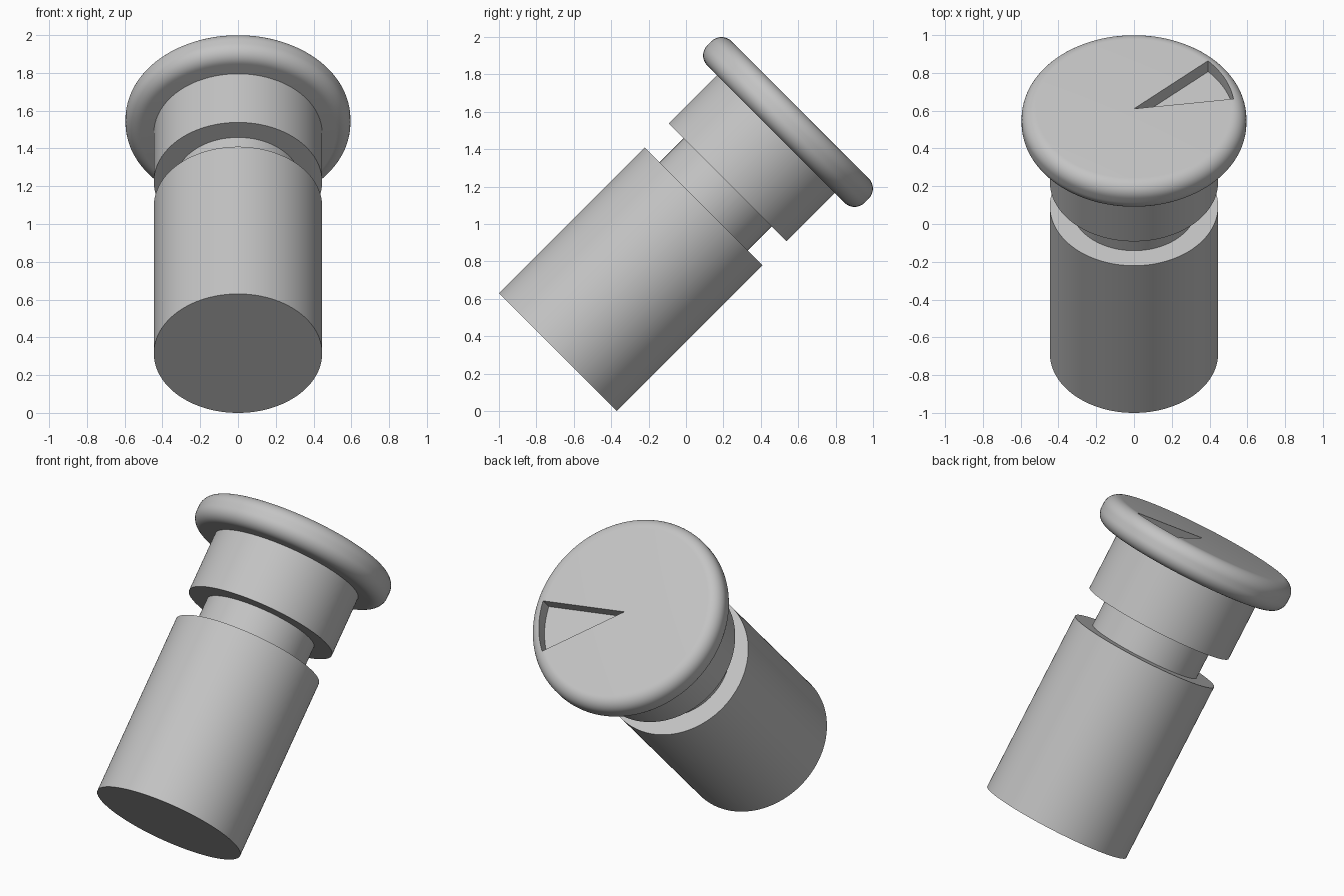
import bpy, bmesh
from math import sin, cos, pi, radians
from mathutils import Matrix

SEGMENTS = 128
BODY_R, NECK_R, HEAD_R = 0.4455, 0.333, 0.595
BODY_TOP, NECK_TOP, COLLAR_TOP, HEAD_TOP = 1.102, 1.284, 1.648, 1.832
ROUND = 0.077

cube = bpy.data.objects.get("Cube")
if cube:
    bpy.data.objects.remove(cube, do_unlink=True)

# The axis leans back 45 degrees, with the lower rim resting on the ground
lean = BODY_R * cos(pi / 4)
PLACE = Matrix.Translation((0, lean - 1, lean)) @ Matrix.Rotation(-pi / 4, 4, 'X')

grey = bpy.data.materials.new("plain grey")
grey.use_nodes = True
grey.diffuse_color = (0.55, 0.55, 0.55, 1)
grey.node_tree.nodes["Principled BSDF"].inputs["Base Color"].default_value = grey.diffuse_color


def add_object(name, bm):
    bmesh.ops.recalc_face_normals(bm, faces=bm.faces)
    mesh = bpy.data.meshes.new(name)
    bm.to_mesh(mesh)
    bm.free()
    obj = bpy.data.objects.new(name, mesh)
    bpy.context.collection.objects.link(obj)
    mesh.materials.append(grey)
    obj.matrix_world = PLACE
    return obj


def lathe(name, profile):
    """Revolve (radius, height) points about z and cap both ends."""
    bm = bmesh.new()
    rings = []
    for r, z in profile:
        rings.append([bm.verts.new((r * cos(2 * pi * i / SEGMENTS),
                                    r * sin(2 * pi * i / SEGMENTS), z))
                      for i in range(SEGMENTS)])
    for a, b in zip(rings, rings[1:]):
        for i in range(SEGMENTS):
            j = (i + 1) % SEGMENTS
            bm.faces.new((a[i], a[j], b[j], b[i]))
    bm.faces.new(rings[0])
    bm.faces.new(rings[-1])
    return add_object(name, bm)


def sector(name, radius, start, end, low, high, steps=16):
    """Pie-slice prism with its point on the axis."""
    bm = bmesh.new()
    angles = [radians(start + (end - start) * i / steps) for i in range(steps + 1)]
    outline = [(0, 0)] + [(radius * cos(a), radius * sin(a)) for a in angles]
    face = bm.faces.new([bm.verts.new((x, y, low)) for x, y in outline])
    top = bmesh.ops.extrude_face_region(bm, geom=[face])
    verts = [v for v in top["geom"] if isinstance(v, bmesh.types.BMVert)]
    bmesh.ops.translate(bm, verts=verts, vec=(0, 0, high - low))
    return add_object(name, bm)


def activate(obj):
    bpy.ops.object.select_all(action='DESELECT')
    obj.select_set(True)
    bpy.context.view_layer.objects.active = obj


# Stem: long body, narrow groove and collar
stem = lathe("stem", [(BODY_R, 0), (BODY_R, BODY_TOP), (NECK_R, BODY_TOP),
                      (NECK_R, NECK_TOP), (BODY_R, NECK_TOP), (BODY_R, COLLAR_TOP)])

# Head: wide disc with rounded rim
rim = []
for centre, first in ((COLLAR_TOP + ROUND, -pi / 2), (HEAD_TOP - ROUND, 0)):
    for i in range(13):
        a = first + pi / 2 * i / 12
        rim.append((HEAD_R - ROUND + ROUND * cos(a), centre + ROUND * sin(a)))
head = lathe("head", rim)

# Wedge-shaped pointer recess in the head face
cutter = sector("pointer_cutter", 0.532, 8, 42.5, HEAD_TOP - 0.082, HEAD_TOP + 0.1)
cutter.hide_render = True
cut = head.modifiers.new("pointer_recess", 'BOOLEAN')
cut.operation = 'DIFFERENCE'
cut.solver = 'EXACT'
cut.object = cutter
activate(head)
bpy.ops.object.modifier_apply(modifier=cut.name)
bpy.data.objects.remove(cutter, do_unlink=True)

for part in (stem, head):
    activate(part)
    bpy.ops.object.shade_smooth_by_angle(angle=radians(30))
